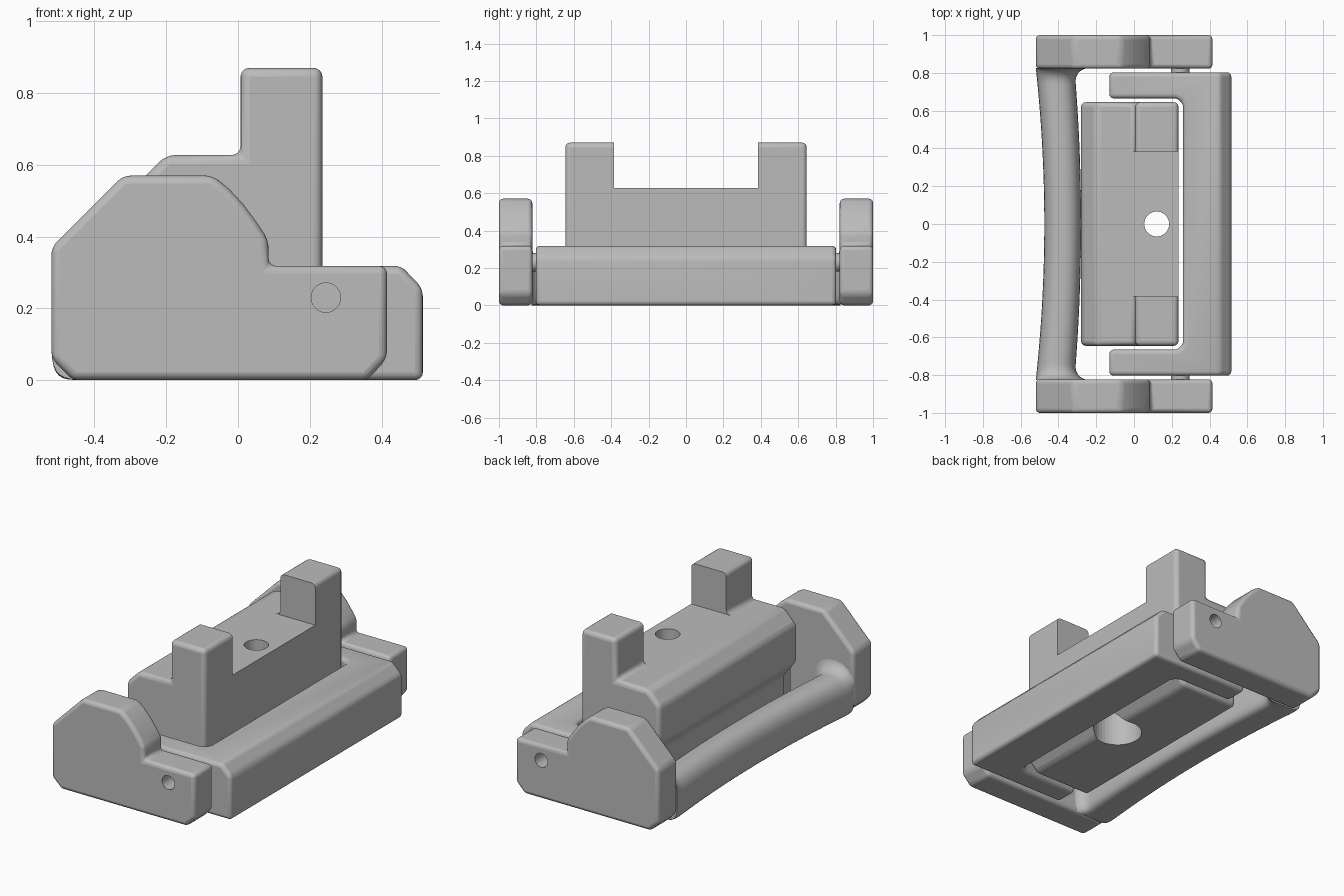
import bpy, bmesh, math
from mathutils import Matrix

cube = bpy.data.objects.get("Cube")
if cube:
    bpy.data.objects.remove(cube, do_unlink=True)

grey = bpy.data.materials.new("plain_grey")
grey.use_nodes = True
colour = (0.5, 0.5, 0.5, 1)
grey.diffuse_color = colour
grey.node_tree.nodes["Principled BSDF"].inputs["Base Color"].default_value = colour


def make_object(name, bm):
    bmesh.ops.recalc_face_normals(bm, faces=bm.faces)
    mesh = bpy.data.meshes.new(name)
    bm.to_mesh(mesh)
    bm.free()
    mesh.materials.append(grey)
    obj = bpy.data.objects.new(name, mesh)
    bpy.context.collection.objects.link(obj)
    return obj


def prism(name, profile, axis, start, end):
    """Extrude an outline along y (outline in x, z) or z (outline in x, y)."""
    bm = bmesh.new()
    place = (lambda a, b, d: (a, d, b)) if axis == "y" else (lambda a, b, d: (a, b, d))
    face = bm.faces.new([bm.verts.new(place(a, b, start)) for a, b in profile])
    ext = bmesh.ops.extrude_face_region(bm, geom=[face])
    moved = [g for g in ext["geom"] if isinstance(g, bmesh.types.BMVert)]
    bmesh.ops.translate(bm, verts=moved, vec=place(0, 0, end - start))
    return make_object(name, bm)


def cylinder(name, radius, length, centre, axis):
    bm = bmesh.new()
    turn = Matrix.Rotation(math.pi / 2, 4, "X") if axis == "y" else Matrix()
    bmesh.ops.create_cone(bm, cap_ends=True, segments=40, radius1=radius, radius2=radius,
                          depth=length, matrix=Matrix.Translation(centre) @ turn)
    return make_object(name, bm)


def bevel(obj, width):
    mod = obj.modifiers.new("rounded_edges", "BEVEL")
    mod.width = width
    mod.segments = 4
    mod.limit_method = "ANGLE"
    mod.angle_limit = math.radians(30)


def cut(obj, cutter):
    mod = obj.modifiers.new("cut", "BOOLEAN")
    mod.operation = "DIFFERENCE"
    mod.solver = "EXACT"
    mod.object = cutter
    cutter.hide_render = True
    cutter.hide_set(True)


def smooth(obj):
    bpy.ops.object.select_all(action="DESELECT")
    obj.select_set(True)
    bpy.context.view_layer.objects.active = obj
    bpy.ops.object.shade_smooth_by_angle(angle=math.radians(35))


# Side cheeks with pin holes
cheek_profile = [(-0.52, 0.06), (-0.46, 0), (0.36, 0), (0.415, 0.06), (0.415, 0.318),
                 (0.085, 0.318), (0.085, 0.39), (0.052, 0.44), (0.015, 0.49),
                 (-0.025, 0.533), (-0.07, 0.57), (-0.32, 0.57), (-0.52, 0.37)]
for side, label in ((1, "back"), (-1, "front")):
    cheek = prism(label + "_cheek", cheek_profile, "y", side * 0.822, side)
    bevel(cheek, 0.022)
    cut(cheek, cylinder(label + "_pin_hole_cutter", 0.041, 0.3, (0.245, side * 0.99, 0.23), "y"))
    smooth(cheek)
    # Hinge nub bridging the cheek and the frame
    nub = cylinder(label + "_hinge_nub", 0.05, 0.05, (0.245, side * 0.815, 0.23), "y")
    smooth(nub)

# Bowed grab bar, flaring into the cheeks
bm = bmesh.new()
rings = []
reach, flare, steps, sides = 0.825, 0.075, 48, 32
for i in range(steps + 1):
    y = -reach * math.cos(math.pi * i / steps)
    t = (y / reach) ** 2
    d = min(flare, reach - abs(y))
    grow = flare - math.sqrt(flare ** 2 - (flare - d) ** 2)
    x0, x1 = -0.475 - 0.045 * t, -0.28 - 0.035 * t + grow
    top = 0.24 + grow
    ring = []
    for k in range(sides):
        a = 2 * math.pi * (k + 0.5) / sides
        power = 0.85 if math.sin(a) > 0 else 0.4
        c = math.copysign(abs(math.cos(a)) ** power, math.cos(a))
        s = math.copysign(abs(math.sin(a)) ** power, math.sin(a))
        ring.append(bm.verts.new(((x0 + x1) / 2 + c * (x1 - x0) / 2, y, top / 2 * (1 + s))))
    rings.append(ring)
for r0, r1 in zip(rings, rings[1:]):
    for k in range(sides):
        n = (k + 1) % sides
        bm.faces.new((r0[k], r0[n], r1[n], r1[k]))
bm.faces.new(rings[0])
bm.faces.new(rings[-1])
smooth(make_object("grab_bar", bm))

# U-shaped frame with a chamfered outer top edge
frame_half = [(0.515, 0.803), (-0.13, 0.803), (-0.13, 0.665), (0.22, 0.665), (0.248, 0.653),
              (0.26, 0.625)]
frame = prism("u_frame", frame_half + [(x, -y) for x, y in reversed(frame_half)], "z", 0, 0.318)
chamfer = prism("frame_chamfer_cutter", [(0.455, 0.33), (0.6, 0.33), (0.6, 0.165),
                                         (0.515, 0.255), (0.455, 0.318)], "y", -1, 1)
cut(frame, chamfer)
bevel(frame, 0.022)
smooth(frame)

# Centre block with two upright posts
block_profile = [(-0.2, 0.0), (0.17, 0.0), (0.235, 0.065), (0.235, 0.87), (0.007, 0.87),
                 (0.007, 0.627), (-0.2, 0.627), (-0.28, 0.547), (-0.28, 0.33), (-0.2, 0.23)]
block = prism("centre_block", block_profile, "y", -0.645, 0.645)
bevel(block, 0.025)
notch = prism("post_gap_cutter", [(-0.1, 0.627), (0.4, 0.627), (0.4, 1), (-0.1, 1)],
              "y", -0.385, 0.385)
cut(block, notch)
cut(block, cylinder("bolt_hole_cutter", 0.066, 2, (0.12, 0, 0.4), "z"))
cut(block, cylinder("bolt_head_cutter", 0.135, 0.5, (0.12, 0, 0), "z"))
smooth(block)
